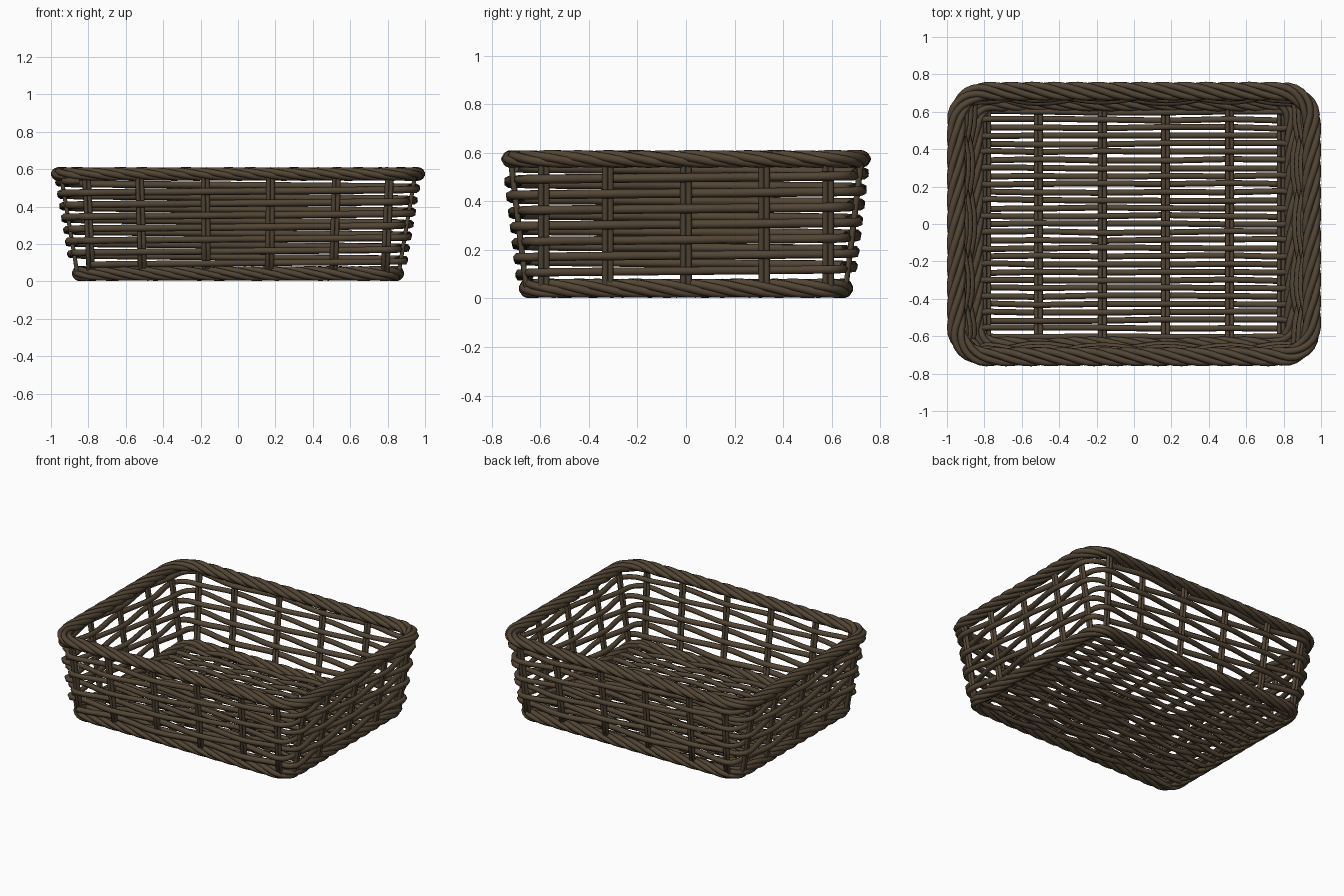
import bpy, math, random
from mathutils import Vector

random.seed(4)
if "Cube" in bpy.data.objects:
    bpy.data.objects.remove(bpy.data.objects["Cube"], do_unlink=True)

# Single dark wicker colour
COLOR = (0.085, 0.06, 0.035, 1)
wicker = bpy.data.materials.new("dark_brown_wicker")
wicker.use_nodes = True
wicker.diffuse_color = COLOR
bsdf = wicker.node_tree.nodes["Principled BSDF"]
bsdf.inputs["Base Color"].default_value = COLOR
bsdf.inputs["Roughness"].default_value = 0.8

LONG_STAKES = (-1, -0.65, -0.215, 0.215, 0.65, 1)
SHORT_STAKES = (-1, -0.55, 0, 0.55, 1)
SIDES = [(Vector((1, 0)), LONG_STAKES), (Vector((0, 1)), SHORT_STAKES),
         (Vector((-1, 0)), LONG_STAKES), (Vector((0, -1)), SHORT_STAKES)]


def make_canes(name, paths, radius, cyclic=False):
    """Sweep a six-sided cane along every path and join them as one mesh."""
    curve = bpy.data.curves.new(name, "CURVE")
    curve.dimensions = "3D"
    curve.bevel_depth = radius
    curve.bevel_resolution = 1
    curve.use_fill_caps = True
    for path in paths:
        spline = curve.splines.new("POLY")
        spline.points.add(len(path) - 1)
        for point, co in zip(spline.points, path):
            point.co = (*co, 1)
        spline.use_cyclic_u = cyclic
    helper = bpy.data.objects.new(name + "_path", curve)
    bpy.context.collection.objects.link(helper)
    bpy.context.view_layer.update()
    graph = bpy.context.evaluated_depsgraph_get()
    mesh = bpy.data.meshes.new_from_object(helper.evaluated_get(graph))
    bpy.data.objects.remove(helper, do_unlink=True)
    bpy.data.curves.remove(curve)
    mesh.name = name
    mesh.materials.clear()
    mesh.materials.append(wicker)
    obj = bpy.data.objects.new(name, mesh)
    bpy.context.collection.objects.link(obj)
    bpy.ops.object.select_all(action="DESELECT")
    obj.select_set(True)
    bpy.context.view_layer.objects.active = obj
    bpy.ops.object.shade_smooth_by_angle(angle=math.radians(65))
    return obj


def outline(steps):
    """Rounded rectangle as (corner factor, normal, stake phase) samples."""
    samples, phase = [], 0
    for number, (along, stakes) in enumerate(SIDES):
        normal = Vector((along.y, -along.x))
        for a, b in zip(stakes, stakes[1:]):
            for i in range(steps):
                f = a + (b - a) * i / steps
                samples.append((normal + along * f, normal, phase + i / steps))
            phase += 1
        # one corner counts double so that each turn swaps in and out
        advance = 2 if number == 3 else 1
        for i in range(steps):
            angle = math.pi / 2 * i / steps
            turned = normal * math.cos(angle) + along * math.sin(angle)
            samples.append((normal + along, turned, phase + advance * i / steps))
        phase += advance
    return samples, phase


def place(factor, normal, hx, hy, r):
    return Vector((factor.x * (hx - r) + normal.x * r,
                   factor.y * (hy - r) + normal.y * r))


def wall_size(z):
    t = (z - 0.06) / 0.5
    return 0.862 + 0.083 * t, 0.66 + 0.06 * t, 0.075 + 0.06 * t


def twisted_rim(name, size, z, wide, high, strands, turns, radius):
    """Closed rope of strands winding around a rounded rectangle."""
    samples, _ = outline(8)
    base = [place(f, n, *size) for f, n, _ in samples]
    lengths = [0]
    for a, b in zip(base, base[1:] + base[:1]):
        lengths.append(lengths[-1] + (b - a).length)
    paths = []
    for k in range(strands):
        path = []
        for p, (_, n, _), length in zip(base, samples, lengths):
            angle = math.tau * (k / strands - turns * length / lengths[-1])
            q = p + n * wide * math.cos(angle)
            path.append((q.x, q.y, z + high * math.sin(angle)))
        paths.append(path)
    make_canes(name, paths, radius, cyclic=True)


# Twisted rims at the top and foot
twisted_rim("top_rim", (0.95, 0.71, 0.16), 0.574, 0.032, 0.019, 5, 11, 0.019)
twisted_rim("foot_rim", (0.845, 0.645, 0.1), 0.042, 0.025, 0.023, 5, 10, 0.018)

# Wall weave: one spiral cane passing in and out of the stakes
samples, nodes = outline(5)
PITCH, TURNS = 0.064, 7
spiral = []
for turn in range(TURNS):
    for i, (factor, normal, phase) in enumerate(samples):
        z = 0.09 + PITCH * (turn + i / len(samples))
        p = place(factor, normal, *wall_size(z))
        p += normal * 0.02 * math.cos(math.pi * (phase + turn * nodes))
        spiral.append((p.x, p.y, z))
make_canes("wall_weave", [spiral], 0.019)

# Stakes in pairs: long ones run under the floor, short ones only up the walls
HEIGHTS = (0.58, 0.4, 0.22, 0.05)
FLOOR_Z = 0.036
long_paths, short_paths = [], []
for shift in (-0.0115, 0.0115):
    for f in LONG_STAKES:
        halves = []
        for side in (-1, 1):
            half = []
            for z in HEIGHTS:
                p = place(Vector((f, side)), Vector((0, side)), *wall_size(z))
                half.append((p.x + shift, p.y, z))
            half.append((half[-1][0], side * 0.61, FLOOR_Z))
            halves.append(half)
        long_paths.append(halves[0] + halves[1][::-1])
    for f in SHORT_STAKES:
        for side in (-1, 1):
            path = []
            for z in HEIGHTS:
                p = place(Vector((side, f)), Vector((side, 0)), *wall_size(z))
                path.append((p.x, p.y + shift, z))
            short_paths.append(path)
make_canes("long_stakes", long_paths, 0.0125)
make_canes("side_stakes", short_paths, 0.0125)

# Floor weave: canes going over and under the floor stakes
ROWS, STEPS = 29, 5
stake_x = [f * 0.783 for f in LONG_STAKES]
floor_paths = []
for row in range(ROWS):
    y = -0.6 + 1.2 * row / (ROWS - 1)
    sign = 1 if row % 2 else -1
    drift = [random.uniform(-0.005, 0.005) for _ in stake_x]
    path = [(-0.825, y, FLOOR_Z + sign * 0.012)]
    for k in range(len(stake_x) - 1):
        for i in range(STEPS + (k == len(stake_x) - 2)):
            t = i / STEPS
            path.append((stake_x[k] + (stake_x[k + 1] - stake_x[k]) * t,
                         y + drift[k] * (1 - t) + drift[k + 1] * t,
                         FLOOR_Z + sign * 0.018 * math.cos(math.pi * (k + t))))
    path.append((0.825, y, FLOOR_Z - sign * 0.012))
    floor_paths.append(path)
make_canes("floor_weave", floor_paths, 0.016)
